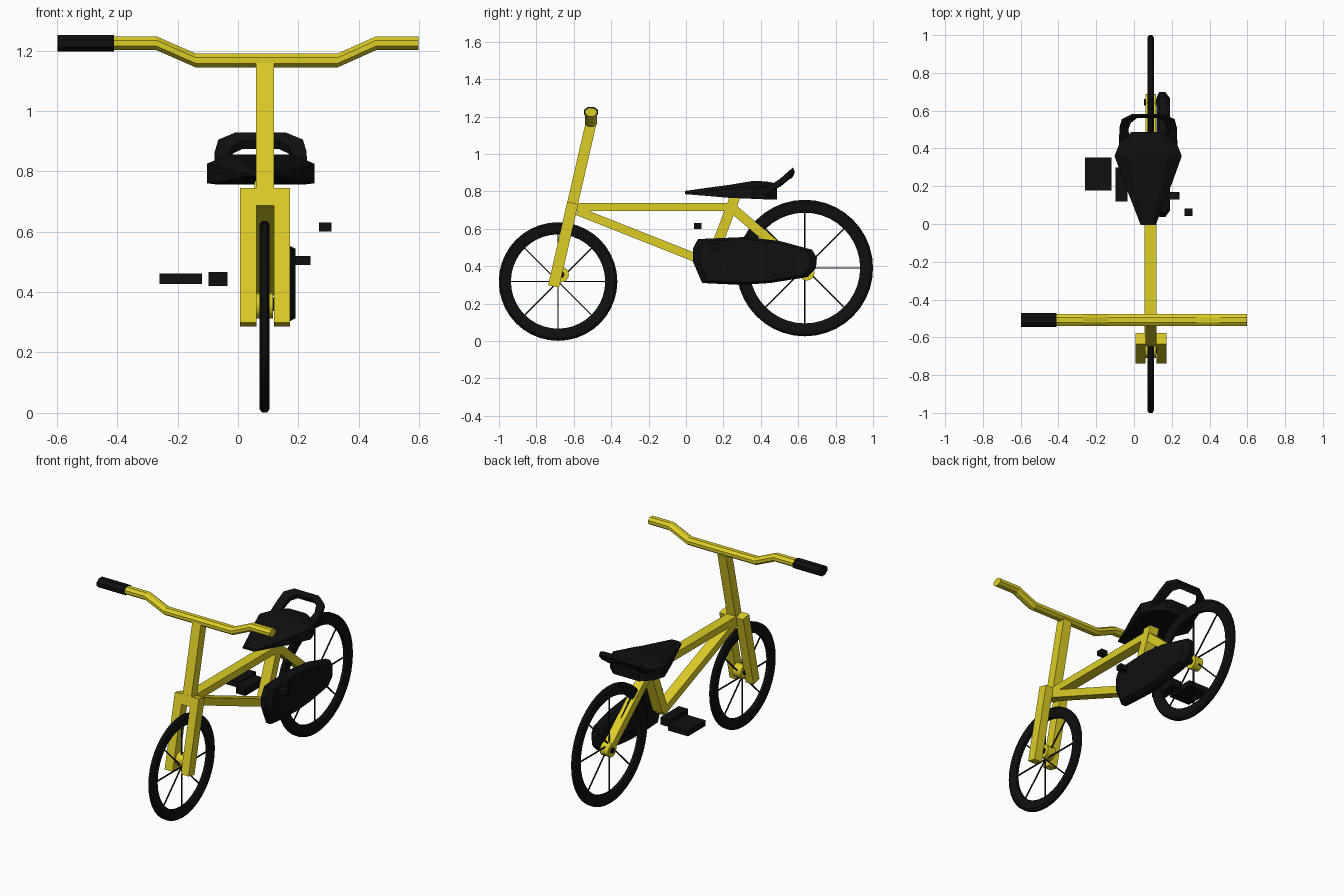
import bpy, bmesh, math
from mathutils import Vector, Matrix

if "Cube" in bpy.data.objects:
    bpy.data.objects.remove(bpy.data.objects["Cube"])


def material(name, rgb):
    m = bpy.data.materials.new(name)
    m.diffuse_color = (*rgb, 1)
    m.use_nodes = True
    m.node_tree.nodes["Principled BSDF"].inputs["Base Color"].default_value = m.diffuse_color
    return m


YELLOW = material("yellow_paint", (0.72, 0.61, 0.02))
BLACK = material("black_rubber", (0.005, 0.005, 0.005))
CX = 0.088  # centre plane of the bicycle


def finish(bm, name, mat, smooth=False):
    bmesh.ops.recalc_face_normals(bm, faces=bm.faces)
    me = bpy.data.meshes.new(name)
    bm.to_mesh(me)
    bm.free()
    me.materials.append(mat)
    ob = bpy.data.objects.new(name, me)
    bpy.context.collection.objects.link(ob)
    if smooth:
        bpy.context.view_layer.objects.active = ob
        ob.select_set(True)
        bpy.ops.object.shade_smooth_by_angle(angle=math.radians(35))
        ob.select_set(False)
    return ob


def loft(name, rings, mat, closed=False, smooth=False):
    """Skin a list of equal-length point rings, capping the ends."""
    bm = bmesh.new()
    vs = [[bm.verts.new(p) for p in r] for r in rings]
    n = len(rings[0])
    for i in range(len(vs) if closed else len(vs) - 1):
        a, b = vs[i], vs[(i + 1) % len(vs)]
        for j in range(n):
            k = (j + 1) % n
            bm.faces.new((a[j], a[k], b[k], b[j]))
    if not closed:
        bm.faces.new(vs[0])
        bm.faces.new(vs[-1])
    return finish(bm, name, mat, smooth)


def box(name, x0, x1, y0, y1, z0, z1, mat):
    bm = bmesh.new()
    bmesh.ops.create_cube(bm, size=1)
    for v in bm.verts:
        v.co = Vector(((x0 + x1) / 2 + v.co.x * (x1 - x0),
                       (y0 + y1) / 2 + v.co.y * (y1 - y0),
                       (z0 + z1) / 2 + v.co.z * (z1 - z0)))
    return finish(bm, name, mat)


def beam(name, p, q, x0, x1, t, mat=YELLOW):
    """Square bar between two (y, z) points, spanning x0..x1, t thick."""
    p, q = Vector(p), Vector(q)
    d = (q - p).normalized()
    n = Vector((-d.y, d.x)) * t / 2
    rings = [[(x0, *(c + n)), (x1, *(c + n)), (x1, *(c - n)), (x0, *(c - n))]
             for c in (p, q)]
    return loft(name, rings, mat)


def disc(name, x0, x1, y, z, r, mat, n=16):
    rings = [[(x, y + r * math.cos(math.tau * i / n), z + r * math.sin(math.tau * i / n))
              for i in range(n)] for x in (x0, x1)]
    return loft(name, rings, mat, smooth=True)


# Wheels: tyre ring, eight spokes, hub and axle
def wheel(side, y, z, ro, ri, hub):
    w = 0.017
    mid = (ro + ri) / 2
    sec = [(-w * 0.5, ro), (w * 0.5, ro), (w, ro - 0.012), (w, ri + 0.012),
           (w * 0.6, ri), (-w * 0.6, ri), (-w, ri + 0.012), (-w, ro - 0.012)]
    n = 40
    rings = []
    for i in range(n):
        a = math.tau * i / n
        rings.append([(CX + dx, y + r * math.cos(a), z + r * math.sin(a)) for dx, r in sec])
    loft(side + "_tyre", rings, BLACK, closed=True, smooth=True)
    for i in range(8):
        a = math.tau * i / 8
        beam(f"{side}_spoke_{i}", (y, z), (y + mid * math.cos(a), z + mid * math.sin(a)),
             CX - 0.003, CX + 0.003, 0.007, BLACK)
    disc(side + "_hub", CX - 0.028, CX + 0.028, *hub, 0.042, YELLOW)
    disc(side + "_axle", CX - 0.034, CX + 0.034, *hub, 0.018, BLACK, 10)


wheel("front", -0.684, 0.318, 0.317, 0.252, (-0.668, 0.355))
wheel("rear", 0.635, 0.39, 0.365, 0.296, (0.645, 0.365))

# Fork: a stem, a crown and two legs along one raked line
FOOT, HEAD = Vector((-0.708, 0.292)), Vector((-0.51, 1.155))


def rake(z):
    return FOOT + (HEAD - FOOT) * ((z - FOOT.y) / (HEAD.y - FOOT.y))


beam("steering_stem", rake(0.70), HEAD, 0.06, 0.12, 0.058)
beam("fork_crown", rake(0.68), rake(0.738), 0.007, 0.173, 0.06)
for side, x0, x1 in (("left", 0.007, 0.062), ("right", 0.12, 0.173)):
    beam(side + "_fork_leg", FOOT, rake(0.738), x0, x1, 0.06)

# Frame tubes
beam("top_tube", (-0.60, 0.717), (0.24, 0.717), 0.055, 0.12, 0.044)
beam("down_tube", (-0.58, 0.695), (0.14, 0.41), 0.055, 0.12, 0.046)
beam("seat_tube", (0.27, 0.79), (0.13, 0.42), 0.055, 0.12, 0.055)
beam("seat_stay", (0.225, 0.73), (0.645, 0.37), 0.06, 0.116, 0.05)


# Handlebar: eight-sided tube along a bent path
def bar(name, path, ry, rz, mat):
    rings = []
    for x, z in path:
        rings.append([(x, -0.508 + ry * math.cos(math.tau * (i + 0.5) / 8) * 1.08,
                       z + rz * math.sin(math.tau * (i + 0.5) / 8) * 1.08) for i in range(8)])
    return loft(name, rings, mat)


bar("handlebar", [(-0.58, 1.224), (-0.27, 1.224), (-0.14, 1.167), (0.33, 1.167),
                  (0.457, 1.224), (0.597, 1.224)], 0.031, 0.023, YELLOW)
bar("left_grip", [(-0.598, 1.224), (-0.41, 1.224)], 0.038, 0.028, BLACK)

# Saddle: lofted from nose to tail
SX = 0.075
rings = []
for y, w, zb, zm, zt in [(-0.005, 0.04, 0.785, 0.79, 0.802), (0.12, 0.088, 0.775, 0.80, 0.82),
                         (0.22, 0.128, 0.766, 0.812, 0.833), (0.36, 0.178, 0.76, 0.825, 0.856),
                         (0.43, 0.15, 0.757, 0.825, 0.853), (0.487, 0.09, 0.757, 0.82, 0.842)]:
    rings.append([(SX - w, y, zb), (SX + w, y, zb), (SX + w, y, zm), (SX + 0.6 * w, y, zt),
                  (SX - 0.6 * w, y, zt), (SX - w, y, zm)])
loft("saddle", rings, BLACK)

# Loop handle behind the saddle: outer and inner arch, sheared backwards
outer = [(0.155, 0.40, 0.80), (0.152, 0.50, 0.865), (0.14, 0.545, 0.905), (0.085, 0.572, 0.928)]
inner = [(0.095, 0.40, 0.80), (0.105, 0.50, 0.855), (0.092, 0.535, 0.885), (0.06, 0.56, 0.90)]
arch = [(-1, o, i) for o, i in zip(outer, inner)]
arch += [(1, o, i) for o, i in reversed(list(zip(outer, inner)))]
rings = []
for s, o, i in arch:
    a = Vector((SX + s * o[0], o[1], o[2]))
    b = Vector((SX + s * i[0], i[1], i[2]))
    t = Vector((0, 0.01, -0.026))
    rings.append([a, b, b + t, a + t])
loft("saddle_handle", rings, BLACK)

# Chain guard: rounded outline with narrowed inner and outer faces
outline = [(0.037, 0.495), (0.064, 0.545), (0.316, 0.556), (0.50, 0.535), (0.674, 0.488),
           (0.70, 0.445), (0.695, 0.39), (0.65, 0.342), (0.45, 0.31), (0.29, 0.30),
           (0.086, 0.31), (0.037, 0.425)]
rings = []
for x, s in ((0.12, 0.92), (0.135, 1), (0.165, 1), (0.19, 0.9)):
    rings.append([(x, 0.36 + (y - 0.36) * s, 0.43 + (z - 0.43) * s) for y, z in outline])
loft("chain_guard", rings, BLACK)

# Cranks and pedals
box("right_crank", 0.17, 0.24, 0.13, 0.17, 0.49, 0.52, BLACK)
box("right_pedal", 0.268, 0.31, 0.042, 0.082, 0.60, 0.63, BLACK)
box("left_crank", -0.098, -0.034, 0.12, 0.30, 0.42, 0.467, BLACK)
box("left_pedal", -0.26, -0.12, 0.178, 0.352, 0.426, 0.461, BLACK)
